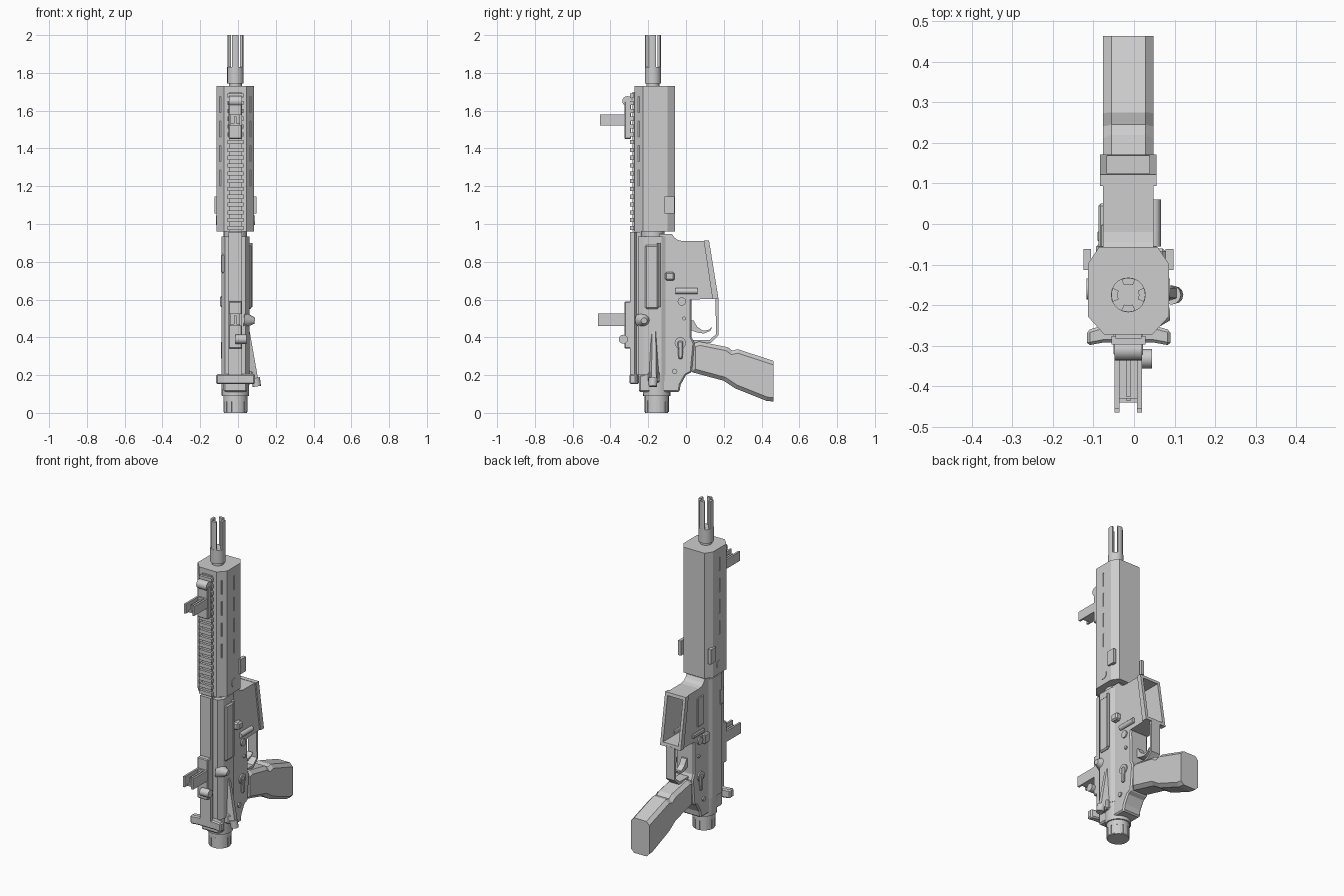
import bpy, bmesh, math
from mathutils import Vector, Matrix

if "Cube" in bpy.data.objects:
    bpy.data.objects.remove(bpy.data.objects["Cube"])

CX, BY = -0.014, -0.175          # centre line in x, barrel axis in y
grey = bpy.data.materials.new("light_grey")
grey.diffuse_color = (0.61, 0.61, 0.61, 1)
grey.use_nodes = True
grey.node_tree.nodes["Principled BSDF"].inputs["Base Color"].default_value = grey.diffuse_color


def finish(name, bm, bevel=0, smooth=False):
    bmesh.ops.recalc_face_normals(bm, faces=bm.faces)
    me = bpy.data.meshes.new(name)
    bm.to_mesh(me)
    bm.free()
    ob = bpy.data.objects.new(name, me)
    bpy.context.collection.objects.link(ob)
    me.materials.append(grey)
    bpy.ops.object.select_all(action='DESELECT')
    bpy.context.view_layer.objects.active = ob
    ob.select_set(True)
    if bevel:
        m = ob.modifiers.new("bevel", 'BEVEL')
        m.width, m.segments, m.limit_method = bevel, 1, 'ANGLE'
        m.angle_limit = math.radians(45)
        bpy.ops.object.modifier_apply(modifier="bevel")
    if smooth:
        bpy.ops.object.shade_smooth_by_angle(angle=math.radians(35))
    return ob


def extrude(name, pts, lo, hi, axis='X', chamfer=None, **kw):
    """Outline swept along an axis: (y, z) points for X, (x, y) points for Z.
    chamfer = (width, y limit) cuts the outline edges that reach below the y limit."""
    bm = bmesh.new()
    if axis == 'X':
        rings = [[bm.verts.new((e, a, b)) for a, b in pts] for e in (lo, hi)]
    else:
        rings = [[bm.verts.new((a, b, e)) for a, b in pts] for e in (lo, hi)]
    caps = [bm.faces.new(r) for r in rings]
    n = len(pts)
    for i in range(n):
        j = (i + 1) % n
        bm.faces.new((rings[0][i], rings[0][j], rings[1][j], rings[1][i]))
    bmesh.ops.recalc_face_normals(bm, faces=bm.faces)
    if chamfer:
        es = [e for f in caps for e in f.edges if min(v.co.y for v in e.verts) < chamfer[1]]
        bmesh.ops.bevel(bm, geom=es, offset=chamfer[0], segments=1, affect='EDGES')
    return finish(name, bm, **kw)


def box(name, x0, x1, y0, y1, z0, z1, **kw):
    return extrude(name, [(y0, z0), (y1, z0), (y1, z1), (y0, z1)], x0, x1, **kw)


def cyl(name, p0, p1, r0, r1=None, n=20):
    p0, p1 = Vector(p0), Vector(p1)
    d = p1 - p0
    bm = bmesh.new()
    mat = Matrix.Translation((p0 + p1) / 2) @ d.to_track_quat('Z', 'Y').to_matrix().to_4x4()
    bmesh.ops.create_cone(bm, cap_ends=True, segments=n, radius1=r0,
                          radius2=r0 if r1 is None else r1, depth=d.length, matrix=mat)
    return finish(name, bm, smooth=True)


def cut(ob, cutters):
    for c in cutters:
        bpy.context.view_layer.objects.active = ob
        m = ob.modifiers.new("cut", 'BOOLEAN')
        m.operation, m.object, m.solver = 'DIFFERENCE', c, 'EXACT'
        bpy.ops.object.modifier_apply(modifier="cut")
        bpy.data.objects.remove(c)


# Muzzle device: collar plus four prongs around an open bore
cyl("barrel_neck", (CX, BY, 0.95), (CX, BY, 1.76), 0.034)
cyl("muzzle_collar", (CX, BY, 1.745), (CX, BY, 1.83), 0.043)
for i in range(4):
    arc = [math.radians(90 * i + t) for t in (-24, -12, 0, 12, 24)]
    ring = [(CX + 0.042 * math.cos(a), BY + 0.042 * math.sin(a)) for a in arc]
    ring += [(CX + 0.026 * math.cos(a), BY + 0.026 * math.sin(a)) for a in reversed(arc)]
    extrude("muzzle_prong", ring, 1.825, 2.0, 'Z')

# Handguard: chamfered tube with narrow slots
hx = 0.1
outline = [(-0.072, -0.057), (0.072, -0.057), (hx, -0.098), (hx, -0.228),
           (0.06, -0.272), (-0.06, -0.272), (-hx, -0.228), (-hx, -0.098)]
guard = extrude("handguard", [(CX + a, b) for a, b in outline], 0.96, 1.73, 'Z')
slots = []
for s in (-1, 1):
    for k in range(4):
        z = 1.2 + 0.13 * k
        a, b = sorted((CX + s * (hx - 0.004), CX + s * (hx + 0.02)))
        slots.append(box("slot_cutter", a, b, -0.166, -0.159, z, z + 0.085))
        a, b = sorted((CX + s * 0.076, CX + s * 0.11))
        slots.append(box("slot_cutter", a, b, -0.253, -0.247, z, z + 0.085))
cut(guard, slots)
for s in (-1, 1):
    a, b = sorted((CX + s * 0.092, CX + s * 0.111))
    box("handguard_stop", a, b, -0.113, -0.062, 1.055, 1.145)
    cyl("sling_socket", (CX + s * 0.09, -0.16, 1.02), (CX + s * 0.103, -0.16, 1.02), 0.026)

# Top rail teeth on the handguard
box("rail_base", CX - 0.032, CX + 0.032, -0.282, -0.265, 0.96, 1.70)
for k in range(18):
    z = 0.968 + k * 0.0413
    box("rail_tooth", CX - 0.042, CX + 0.042, -0.297, -0.276, z, z + 0.022)

# Upper receiver
cyl("barrel_nut", (CX, BY, 0.9), (CX, BY, 0.962), 0.062)
up = [(-0.055, -0.255), (0.055, -0.255), (0.074, -0.225), (0.074, -0.13),
      (0.06, -0.105), (-0.06, -0.105), (-0.074, -0.13), (-0.074, -0.225)]
extrude("upper_receiver", [(CX + a, b) for a, b in up], 0.2, 0.935, 'Z')
rail = [(-0.022, -0.24), (-0.022, -0.262), (-0.036, -0.272), (-0.036, -0.297),
        (0.036, -0.297), (0.036, -0.272), (0.022, -0.262), (0.022, -0.24)]
extrude("receiver_rail", [(CX + a, b) for a, b in rail], 0.2, 0.957, 'Z')
box("port_cover", 0.05, 0.072, -0.217, -0.143, 0.55, 0.89, bevel=0.008)
cyl("port_hinge", (0.068, -0.145, 0.56), (0.068, -0.145, 0.9), 0.009, n=8)
box("left_rib", -0.09, -0.05, -0.245, -0.2, 0.74, 0.84, bevel=0.006)
cyl("deflector", (0.03, -0.225, 0.492), (0.088, -0.222, 0.488), 0.046, 0.016, 12)

# Slanted side lever with its end button
bm = bmesh.new()
secs = [(0.43, 0.045, 0.062, 0.018), (0.17, 0.065, 0.108, 0.026)]
rings = [[bm.verts.new((x, y, z)) for x, y in
          ((x0, -0.17 - w), (x1, -0.17 - w * .5), (x1, -0.17 + w * .5), (x0, -0.17 + w))]
         for z, x0, x1, w in secs]
bm.faces.new(rings[0])
bm.faces.new(rings[1])
for i in range(4):
    bm.faces.new((rings[0][i], rings[0][(i + 1) % 4], rings[1][(i + 1) % 4], rings[1][i]))
finish("side_lever", bm)
cyl("lever_button", (0.092, -0.175, 0.185), (0.1, -0.175, 0.14), 0.024, 0.022, 12)
box("lever_mount", 0.03, 0.08, -0.2, -0.14, 0.16, 0.22, bevel=0.008)

# Charging handle across the rear
handle = [(-0.102, -0.3), (-0.102, -0.262), (-0.06, -0.25), (0.06, -0.25),
          (0.104, -0.262), (0.104, -0.3), (0.06, -0.292), (-0.06, -0.292)]
extrude("charging_handle", [(CX + a, b) for a, b in handle], 0.152, 0.205, 'Z', bevel=0.007)

# Lower receiver and magazine well
extrude("lower_receiver", [
    (-0.25, 0.11), (-0.035, 0.11), (-0.028, 0.15), (0.0, 0.2), (0.03, 0.215), (0.045, 0.37),
    (0.03, 0.4), (0.028, 0.58), (0.03, 0.605), (-0.12, 0.64), (-0.16, 0.64), (-0.16, 0.22),
    (-0.25, 0.2)], CX - 0.062, CX + 0.062, bevel=0.008)
well = extrude("magazine_well", [
    (-0.14, 0.58), (0.03, 0.6), (0.165, 0.605), (0.118, 0.91), (-0.02, 0.91), (-0.045, 0.916),
    (-0.062, 0.929), (-0.075, 0.948), (-0.14, 0.948)], CX - 0.062, CX + 0.062)
lip = extrude("well_lip", [(0.14, 0.604), (0.172, 0.604), (0.122, 0.912), (0.094, 0.912)],
              CX - 0.07, CX + 0.07)
for part in (well, lip):
    cut(part, [extrude("well_cutter", [(-0.04, 0.625), (0.25, 0.625), (0.25, 0.893), (-0.04, 0.893)],
                       CX - 0.052, CX + 0.052)])
box("well_side_panel", CX - 0.067, CX - 0.055, -0.06, 0.0, 0.68, 0.86, bevel=0.004)

# Trigger guard strip and curved trigger
extrude("trigger_guard", [(0.155, 0.61), (0.172, 0.61), (0.172, 0.41), (0.13, 0.37), (0.03, 0.368),
                          (0.03, 0.385), (0.125, 0.385), (0.16, 0.418)], CX - 0.03, CX + 0.03)
extrude("trigger", [(0.02, 0.49), (0.04, 0.49), (0.06, 0.455), (0.09, 0.435), (0.12, 0.44),
                    (0.138, 0.455), (0.13, 0.435), (0.095, 0.42), (0.06, 0.425), (0.02, 0.44)],
        CX - 0.018, CX + 0.018)

# Pistol grip with long edges chamfered and a full-width butt
extrude("grip", [(0.03, 0.365), (0.07, 0.378), (0.22, 0.348), (0.245, 0.33), (0.275, 0.337),
                 (0.464, 0.275), (0.464, 0.06), (0.425, 0.064), (0.26, 0.13), (0.2, 0.17), (0.03, 0.216)],
        CX - 0.062, CX + 0.062, chamfer=(0.02, 0.45))

# Rear tube with a notched nut
cyl("rear_collar", (CX, -0.155, 0.09), (CX, -0.155, 0.2), 0.072, 0.075, 24)
cyl("rear_tube", (CX, -0.155, 0.0), (CX, -0.155, 0.12), 0.061, n=24)
cyl("rear_tube_sleeve", (CX, -0.155, 0.06), (CX, -0.155, 0.11), 0.064, n=24)
for k in range(12):
    a = [math.radians(30 * k + t) for t in (-12, 0, 12)]
    pts = [(CX + 0.064 * math.cos(t), -0.155 + 0.064 * math.sin(t)) for t in a]
    pts += [(CX + 0.05 * math.cos(t), -0.155 + 0.05 * math.sin(t)) for t in reversed(a)]
    extrude("nut_tab", pts, 0.004, 0.065, 'Z')

# Controls on the right, and their left-hand partners
box("magazine_button", 0.04, 0.078, -0.11, -0.06, 0.70, 0.745, bevel=0.008)
cyl("pivot_bar", (0.05, -0.055, 0.645), (0.05, 0.06, 0.645), 0.016, n=12)
box("left_catch", -0.094, -0.07, -0.1, -0.05, 0.56, 0.62, bevel=0.006)
box("left_catch_arm", -0.088, -0.07, -0.06, 0.05, 0.63, 0.655, bevel=0.005)
for s in (-1, 1):
    for y, z, r in ((-0.022, 0.59, 0.022), (-0.03, 0.37, 0.03), (-0.06, 0.22, 0.014), (-0.01, 0.5, 0.01)):
        cyl("receiver_pin", (CX + s * 0.05, y, z), (CX + s * 0.07, y, z), r, n=16)
    a, b = sorted((CX + s * 0.06, CX + s * 0.076))
    extrude("selector", [(-0.045, 0.38), (-0.015, 0.38), (-0.018, 0.285), (-0.04, 0.285)], a, b, bevel=0.005)


# Sights: base, forked block, centre blade and thin floor
def sight(z0, z1, b0, b1, tip):
    box("sight_base", CX - 0.036, CX + 0.036, -0.326, -0.29, b0, b1, bevel=0.005)
    for x in (CX - 0.034, CX + 0.022):
        box("sight_wing", x, x + 0.012, tip, -0.31, z0, z1)
    box("sight_blade", CX - 0.006, CX + 0.006, tip + 0.03, -0.31, z0 + 0.01, z1 - 0.01)
    box("sight_floor", CX - 0.03, CX + 0.03, tip + 0.025, -0.31, z0, z0 + 0.01)
    box("sight_bridge", CX - 0.034, CX + 0.034, -0.335, -0.31, z0, z1)


sight(1.522, 1.58, 1.45, 1.65, -0.455)
sight(0.46, 0.525, 0.34, 0.59, -0.465)
cyl("front_sight_knob", (CX - 0.034, -0.31, 1.65), (CX + 0.034, -0.31, 1.65), 0.027, n=16)
cyl("rear_sight_knob", (CX, -0.332, 0.39), (0.045, -0.332, 0.39), 0.024, n=16)
